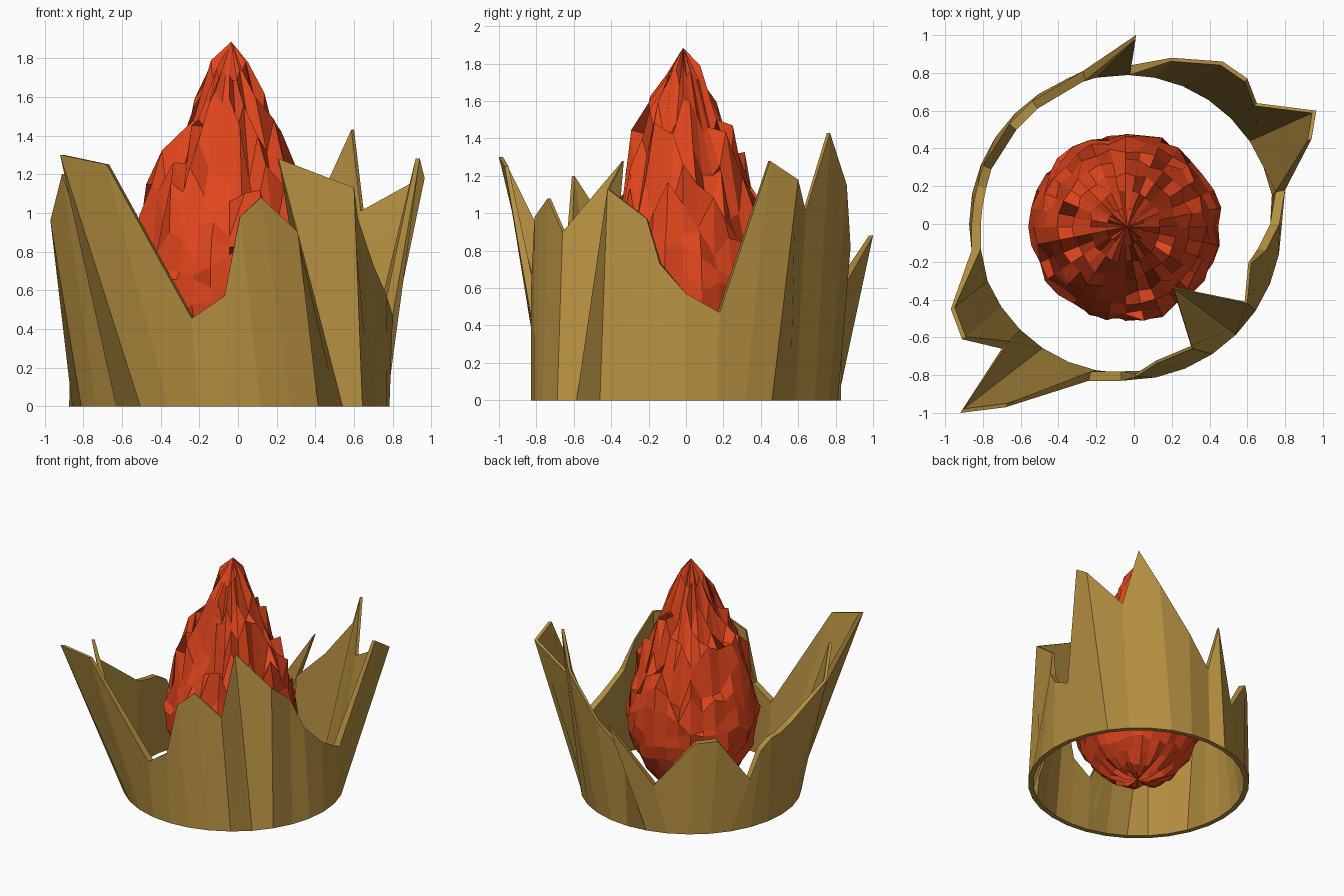
import bpy, bmesh, math, random

if "Cube" in bpy.data.objects:
    bpy.data.objects.remove(bpy.data.objects["Cube"])

random.seed(11)
SEG = 32
CX = -0.045


def material(name, rgb):
    m = bpy.data.materials.new(name)
    m.diffuse_color = (*rgb, 1)
    m.use_nodes = True
    m.node_tree.nodes["Principled BSDF"].inputs["Base Color"].default_value = m.diffuse_color
    return m


def finish(bm, name, mat):
    bmesh.ops.recalc_face_normals(bm, faces=bm.faces)
    me = bpy.data.meshes.new(name)
    bm.to_mesh(me)
    bm.free()
    me.materials.append(mat)
    bpy.context.collection.objects.link(bpy.data.objects.new(name, me))


def bridge(bm, a, b):
    for i in range(len(a)):
        j = (i + 1) % len(a)
        bm.faces.new((a[i], a[j], b[j], b[i]))


bronze = material("bronze", (0.455, 0.272, 0.052))
ember = material("ember_red", (0.75, 0.060, 0.012))

# Jagged rim of the bowl, one point per wall segment, counter-clockwise from +x
RIM = [
    (.77, 0, .57), (.80, .18, .47), (.94, .45, 1.28), (.965, .60, 1.18),
    (.65, .64, 1.01), (.60, .77, 1.43), (.47, .86, 1.15), (.20, .88, .82),
    (-.02, .84, .60), (.01, 1.0, .88), (-.27, .81, .39), (-.54, .65, .74),
    (-.66, .53, .75), (-.80, .31, .39), (-.83, .20, .60), (-.85, .10, .66),
    (-.86, 0, .67), (-.86, -.14, .70), (-.97, -.45, .96), (-.91, -.61, 1.2),
    (-.70, -.66, .58), (-.92, -1.0, 1.3), (-.68, -.97, 1.25), (-.24, -.83, .455),
    (-.07, -.83, .57), (.01, -.81, .98), (.12, -.74, 1.08), (.31, -.66, .90),
    (.21, -.34, 1.28), (.60, -.42, 1.13), (.62, -.21, .97), (.70, -.14, .73),
]

# Bowl: circular foot rising to the rim; the wall thins towards the high points
bm = bmesh.new()


def foot(radius):
    return [bm.verts.new((CX + radius * math.cos(math.tau * k / SEG),
                          radius * math.sin(math.tau * k / SEG), 0)) for k in range(SEG)]


def rim(low, high):
    verts = []
    for x, y, z in RIM:
        s = low if z < 0.8 else high
        verts.append(bm.verts.new((CX + (x - CX) * s, y * s, z)))
    return verts


loops = [foot(0.828), rim(1, 1), rim(0.94, 0.978), foot(0.79)]
for n in range(4):
    bridge(bm, loops[n], loops[(n + 1) % 4])
finish(bm, "jagged_bowl", bronze)

# Flame: faceted globe whose upper half is drawn up into ragged tongues
bm = bmesh.new()
ROWS = 16
R = 0.49
UPPER = [0.63, 0.74, 0.86, 0.99, 1.14, 1.32, 1.51, 1.73]   # heights from equator up
JITTER = [0.05, 0.09, 0.15, 0.19, 0.20, 0.18, 0.13, 0.06]
low = bm.verts.new((CX, -0.015, 0.03))
tip = bm.verts.new((CX + 0.01, -0.015, 1.885))
rows = []
for i in range(1, ROWS):
    t = math.pi * i / ROWS
    ring = []
    for k in range(SEG):
        a = math.tau * k / SEG
        n = i - ROWS // 2
        if n >= 0:
            z = UPPER[n] + random.uniform(-1, 1) * JITTER[n]
        else:
            z = 0.63 - 0.60 * math.cos(t) + random.uniform(-0.03, 0.03)
        r = R * math.sin(t) * random.uniform(0.96, 1.06)
        ring.append(bm.verts.new((CX + r * math.cos(a), -0.015 + r * math.sin(a), z)))
    rows.append(ring)
for lower, upper in zip(rows, rows[1:]):
    bridge(bm, lower, upper)
for k in range(SEG):
    j = (k + 1) % SEG
    bm.faces.new((low, rows[0][j], rows[0][k]))
    bm.faces.new((tip, rows[-1][k], rows[-1][j]))
finish(bm, "flame", ember)
